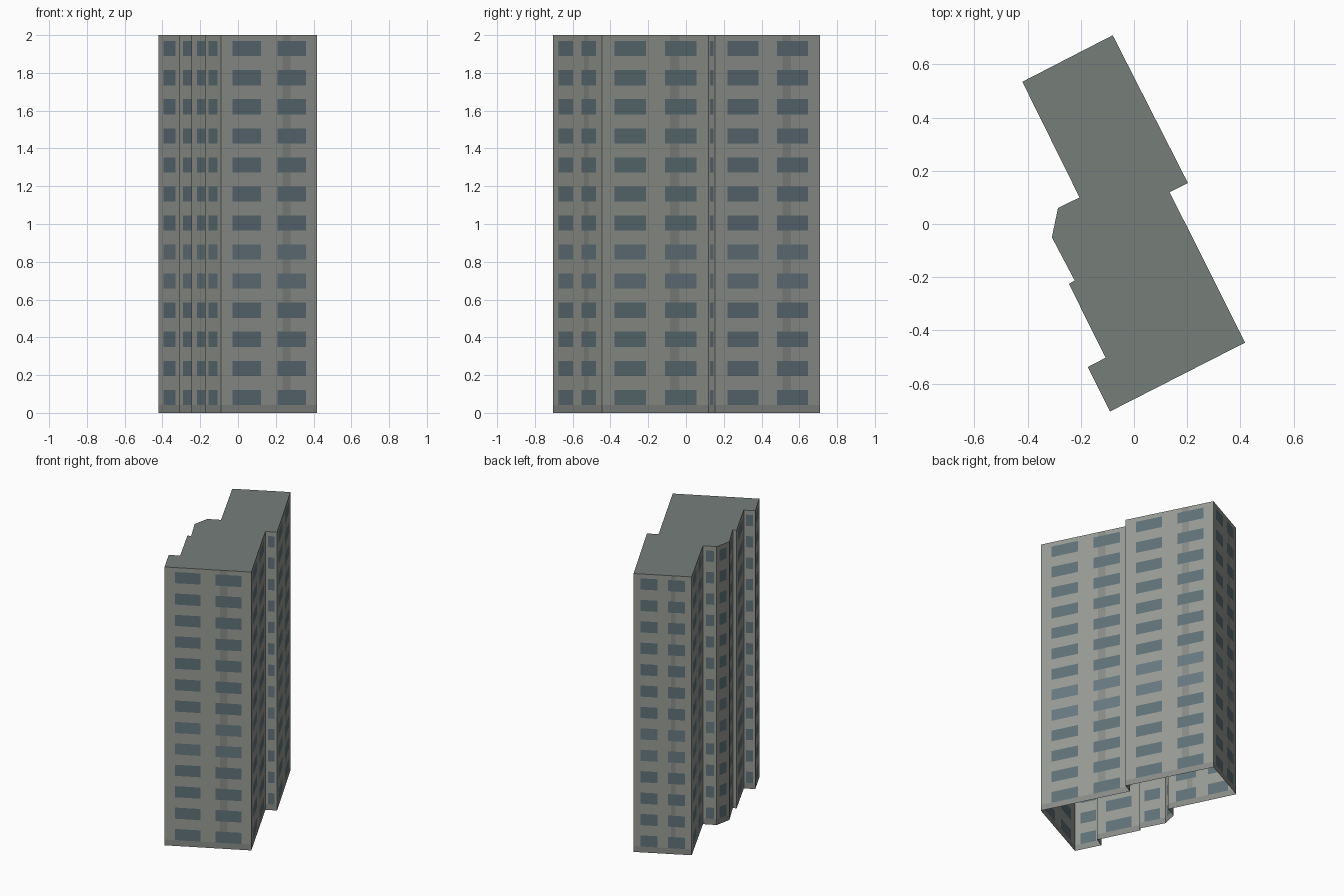
import bpy, bmesh
from mathutils import Vector

if "Cube" in bpy.data.objects:
    bpy.data.objects.remove(bpy.data.objects["Cube"])

HEIGHT, FLOORS = 2.0, 13
STEP = HEIGHT / FLOORS

# Tower footprint, counter-clockwise from the back corner
FOOTPRINT = [Vector(p) for p in (
    (-0.08, 0.71), (-0.42, 0.535), (-0.205, 0.10), (-0.286, 0.06),
    (-0.309, -0.05), (-0.223, -0.213), (-0.245, -0.225), (-0.107, -0.503),
    (-0.174, -0.538), (-0.09, -0.705), (0.418, -0.446), (0.134, 0.12),
    (0.203, 0.154))]


def material(name, rgb):
    m = bpy.data.materials.new(name)
    m.diffuse_color = (*rgb, 1)
    m.use_nodes = True
    m.node_tree.nodes["Principled BSDF"].inputs["Base Color"].default_value = m.diffuse_color
    return m


WALL, GLASS, GLASS_LIGHT, TRIM = range(4)
facade_mats = [material("concrete", (0.31, 0.325, 0.30)),
               material("glass", (0.115, 0.165, 0.185)),
               material("glass_light", (0.14, 0.19, 0.22)),
               material("trim", (0.245, 0.26, 0.24))]
roof_mat = material("roofing", (0.18, 0.21, 0.195))


def finish(bm, name, mats):
    mesh = bpy.data.meshes.new(name)
    bm.to_mesh(mesh)
    bm.free()
    for m in mats:
        mesh.materials.append(m)
    obj = bpy.data.objects.new(name, mesh)
    bpy.context.collection.objects.link(obj)
    return obj


def columns(length):
    """Strips across a wall: (start, end, kind)."""
    if length < 0.05:
        return [(0, 1, "wall")]
    if length < 0.35:
        return [(0, .21, "wall"), (.21, .79, "window"), (.79, 1, "wall")]
    return [(0, .12, "wall"), (.12, .415, "window"), (.415, .59, "wall"),
            (.59, .64, "window"), (.64, .725, "striped"),
            (.725, .885, "window"), (.885, 1, "wall")]


# Horizontal bands: plinth, then a window row and a spandrel per floor
bands = [(0, 0.042, "plinth", 0)]
for i in range(FLOORS):
    sill = 0.042 + i * STEP
    top = HEIGHT if i == FLOORS - 1 else sill + STEP
    bands += [(sill, sill + 0.08, "row", i), (sill + 0.08, top, "spandrel", i)]


def cell_material(kind, band, floor):
    if band == "plinth":
        return TRIM
    if band == "row" and kind != "wall":
        return GLASS_LIGHT if floor in (4, 5) else GLASS
    return TRIM if kind == "striped" else WALL


# Facade walls, with flush windows
bm = bmesh.new()
for k, a in enumerate(FOOTPRINT):
    b = FOOTPRINT[(k + 1) % len(FOOTPRINT)]
    for u0, u1, kind in columns((b - a).length):
        p, q = a.lerp(b, u0), a.lerp(b, u1)
        for z0, z1, band, floor in bands:
            f = bm.faces.new([bm.verts.new((v.x, v.y, z)) for v, z in
                              ((p, z0), (q, z0), (q, z1), (p, z1))])
            f.material_index = cell_material(kind, band, floor)
bmesh.ops.remove_doubles(bm, verts=bm.verts, dist=1e-5)
finish(bm, "facade_walls", facade_mats)

# Flat roof (the underside of the tower is open)
bm = bmesh.new()
bm.faces.new([bm.verts.new((p.x, p.y, HEIGHT)) for p in FOOTPRINT])
finish(bm, "roof", [roof_mat])
